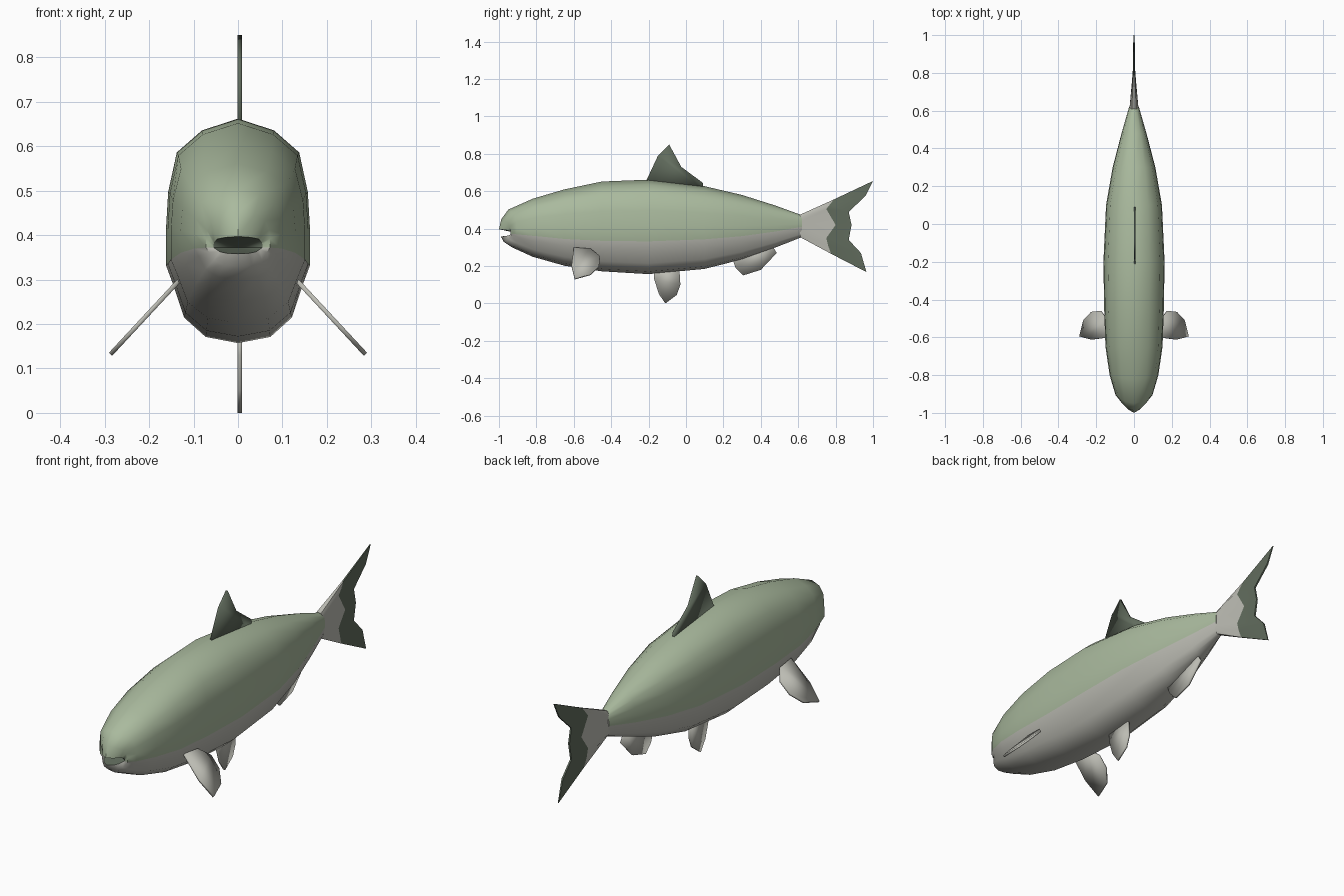
import bpy, bmesh, math

if "Cube" in bpy.data.objects:
    bpy.data.objects.remove(bpy.data.objects["Cube"])


def material(name, rgb):
    m = bpy.data.materials.new(name)
    m.diffuse_color = (*rgb, 1)
    m.use_nodes = True
    m.node_tree.nodes["Principled BSDF"].inputs["Base Color"].default_value = m.diffuse_color
    return m


GREEN = material("green", (0.40, 0.49, 0.34))
PALE = material("pale", (0.50, 0.50, 0.45))
DARK = material("dark", (0.12, 0.15, 0.11))


def finish(name, bm, mats, angle):
    bmesh.ops.recalc_face_normals(bm, faces=bm.faces)
    mesh = bpy.data.meshes.new(name)
    bm.to_mesh(mesh)
    bm.free()
    for m in mats:
        mesh.materials.append(m)
    for p in mesh.polygons:
        p.use_smooth = True
    mesh.set_sharp_from_angle(angle=math.radians(angle))
    ob = bpy.data.objects.new(name, mesh)
    bpy.context.collection.objects.link(ob)
    return ob


# Cross-section half: (width fraction, height fraction above / below the side line)
HALF = [(0, 1), (.5, .92), (.85, .77), (.97, .5), (1, .25), (1, 0),
        (.9, -.25), (.75, -.67), (.45, -.92), (0, -1)]
SECTION = HALF + [(-u, t) for u, t in HALF[-2:0:-1]]
N = len(SECTION)

# Rings: y at top, y at bottom, sideways sweep, half width, top, side line, bottom
RINGS = [
    (-1.0, -.99, .065, .055, .397, .372, .358),
    (-.988, -.975, .05, .072, .45, .372, .33),
    (-.95, -.93, .045, .098, .502, .37, .30),
    (-.82, -.82, .02, .129, .56, .36, .25),
    (-.65, -.65, 0, .151, .61, .345, .202),
    (-.45, -.45, 0, .158, .652, .335, .172),
    (-.2, -.2, 0, .162, .662, .332, .157),
    (.1, .1, 0, .148, .627, .343, .185),
    (.3, .3, 0, .113, .58, .36, .236),
    (.48, .48, 0, .066, .523, .385, .30),
    (.62, .62, 0, .026, .472, .41, .355),
]

# Body with open mouth
bm = bmesh.new()
rings = []
for yt, yb, sweep, w, zt, zs, zb in RINGS:
    ring = []
    for u, t in SECTION:
        y = (yt if t >= 0 else yb) + sweep * u * u
        z = zs + t * ((zt - zs) if t >= 0 else (zs - zb))
        ring.append(bm.verts.new((u * w, y, z)))
    rings.append(ring)
for a, b in zip(rings, rings[1:]):
    for i in range(N):
        j = (i + 1) % N
        f = bm.faces.new((a[i], a[j], b[j], b[i]))
        f.material_index = 0 if SECTION[i][1] + SECTION[j][1] > 0 else 1
bm.faces.new(rings[-1]).material_index = 1
throat = bm.verts.new((0, -.88, .372))
for i in range(N):
    bm.faces.new((rings[0][i], rings[0][(i + 1) % N], throat)).material_index = 2
finish("body", bm, [GREEN, PALE, DARK], 50)

# Tail fin: root, colour border and trailing edge
ROOT = [(.61, .475 - .02 * i) for i in range(7)]
BORDER = [(.79, .556), (.77, .53), (.75, .505), (.80, .42),
          (.75, .35), (.76, .31), (.775, .266)]
EDGE = [(1, .655), (.96, .575), (.87, .49), (.885, .42),
        (.87, .34), (.935, .27), (.965, .168)]
bm = bmesh.new()
loops = []
for pts, thick in ((ROOT, .024), (BORDER, .007), (EDGE, .004)):
    loops.append([bm.verts.new((s * thick * (.5 if k in (0, 6) else 1), y, z))
                  for s, order in ((1, 1), (-1, -1))
                  for k, (y, z) in list(enumerate(pts))[::order]])
for n, (a, b) in enumerate(zip(loops, loops[1:])):
    for i in range(14):
        j = (i + 1) % 14
        bm.faces.new((a[i], a[j], b[j], b[i])).material_index = n
for loop in (loops[0], loops[2]):
    for i in range(6):
        f = bm.faces.new((loop[i], loop[i + 1], loop[12 - i], loop[13 - i]))
        f.material_index = 0 if loop is loops[0] else 1
finish("tail_fin", bm, [PALE, DARK], 40)


def fin(name, outline, mat, place, thick=.01):
    """Flat fin: side outline (y, z) placed by a function, thickened both ways."""
    bm = bmesh.new()
    bm.faces.new([bm.verts.new(place(y, z)) for y, z in outline])
    ob = finish(name, bm, [mat], 30)
    mod = ob.modifiers.new("thickness", "SOLIDIFY")
    mod.thickness = thick
    mod.offset = 0
    return ob


def middle(y, z):
    return (.004, y, z)


# Fins on the centre line
fin("dorsal_fin", [(-.22, .64), (-.15, .79), (-.09, .85), (-.025, .73),
                   (.09, .645), (.09, .60)], DARK, middle)
fin("pelvic_fin", [(-.17, .18), (-.17, .13), (-.145, .05), (-.11, 0),
                   (-.05, .045), (-.03, .1), (-.035, .18)], PALE, middle)
fin("anal_fin", [(.245, .25), (.265, .19), (.305, .15), (.40, .18),
                 (.485, .27), (.45, .33)], PALE, middle)

# Pectoral fins, one each side, sloping out and down
PECTORAL = [(-.60, .297), (-.51, .29), (-.46, .25), (-.465, .2),
            (-.51, .155), (-.595, .132), (-.612, .2)]
for side, label in ((1, "right"), (-1, "left")):
    fin("pectoral_fin_" + label, PECTORAL, PALE,
        lambda y, z: (side * (.137 + (.293 - z) * .93), y, z))
